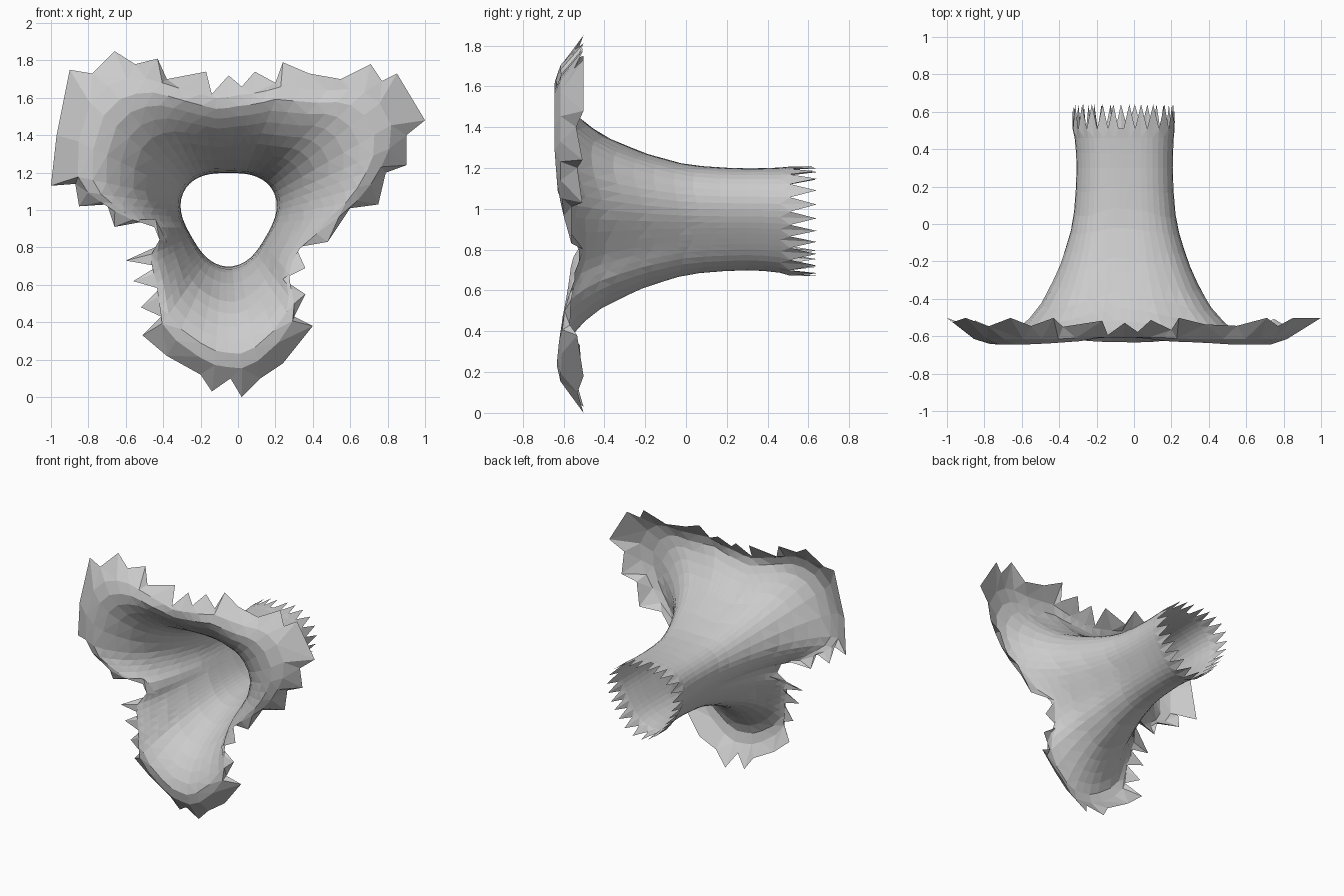
import bpy, bmesh
from math import sin, cos, radians
from mathutils import Vector

if "Cube" in bpy.data.objects:
    bpy.data.objects.remove(bpy.data.objects["Cube"])

# Ragged rim of the three-lobed bell, clockwise from the top, as (x, z)
RIM = [(.02, 1.66), (.09, 1.74), (.2, 1.68), (.24, 1.79), (.38, 1.73), (.55, 1.70), (.71, 1.78),
       (.77, 1.69), (.85, 1.73), (1, 1.48), (.9, 1.4), (.9, 1.24), (.79, 1.2), (.75, 1.03),
       (.6, 1.01), (.48, .83), (.31, .8), (.36, .69), (.24, .63), (.36, .55), (.3, .43), (.4, .38),
       (.24, .18), (.12, .1), (.02, 0), (-.04, .1), (-.14, .03), (-.2, .12), (-.38, .22),
       (-.51, .33), (-.41, .43), (-.52, .48), (-.42, .58), (-.56, .62), (-.43, .7), (-.6, .73),
       (-.38, .83), (-.44, .95), (-.66, .91), (-.7, 1.03), (-.85, 1.02), (-.87, 1.14), (-1, 1.13),
       (-.97, 1.4), (-.9, 1.75), (-.78, 1.73), (-.66, 1.85), (-.55, 1.78), (-.43, 1.81),
       (-.38, 1.7), (-.17, 1.74), (-.14, 1.62), (-.05, 1.72)]
N = len(RIM)
# Rim index -> throat angle in degrees (lobe tips and valleys every 60)
ANGLES = [(0, 0), (8.5, 60), (17, 120), (24.5, 180), (35, 240), (43.5, 300), (53, 360)]
# Flare profile: distance out from the throat -> depth y
FLARE = [(0, .3), (.005, .15), (.02, 0), (.08, -.2), (.17, -.4), (.25, -.505), (.33, -.575),
         (.42, -.63), (.52, -.65)]
STEPS = [0, .006, .022, .05, .09, .14, .2, .29, .39, .5, .61, .72, .84, 1]


def interp(table, x):
    for (x0, y0), (x1, y1) in zip(table, table[1:]):
        if x <= x1:
            return y0 + (y1 - y0) * (x - x0) / (x1 - x0)
    return table[-1][1]


def throat(i, grow=0):
    """Rounded-triangle cross-section of the tube."""
    a = radians(90 - interp(ANGLES, i))
    r = .25 + grow + .022 * cos(3 * (a + radians(90)))
    return Vector((-.05 + r * cos(a), .97 + r * sin(a)))


rim = [Vector(p) for p in RIM]
soft = [(rim[i - 1] + 2 * rim[i] + rim[(i + 1) % N]) / 4 for i in range(N)]
bm = bmesh.new()
rows = []

# Tube with a saw-toothed back end
for y, grow in ((.6, .018), (.46, .008), (.38, .002)):
    row = []
    for i in range(N):
        p = throat(i, grow)
        yy = y + (.04 if i % 2 else -.09) if y == .6 else y
        row.append(bm.verts.new((p.x - grow * .3, yy, p.y - grow * .5)))
    rows.append(row)

# Bell flaring forwards; the lobe tips curl back, the valleys between hardly do
for t in STEPS:
    row = []
    for i in range(N):
        base = throat(i)
        reach = (soft[i] - base).length
        p = base.lerp(rim[i] if t == 1 else soft[i], t)
        out = min(1.03, (rim[i] - base).length / reach) if t == 1 else t
        y = interp(FLARE, out * reach * (.6 / reach) ** .4)
        y += .125 * min(1, reach / .55) ** 1.5 * max(0, (out - .66) / .34) ** 2
        row.append(bm.verts.new((p.x, max(y, -.645), p.y)))
    rows.append(row)

for a, b in zip(rows, rows[1:]):
    for i in range(N):
        j = (i + 1) % N
        bm.faces.new((a[i], a[j], b[j], b[i]))
bmesh.ops.triangulate(bm, faces=bm.faces[:], quad_method='SHORT_EDGE')
bmesh.ops.recalc_face_normals(bm, faces=bm.faces[:])

# Light side faces outwards on the tube
bm.faces.ensure_lookup_table()
f = bm.faces[0]
c = f.calc_center_median()
if f.normal.dot(Vector((c.x + .05, 0, c.z - .97))) < 0:
    bmesh.ops.reverse_faces(bm, faces=bm.faces[:])

mesh = bpy.data.meshes.new("flared_tube")
bm.to_mesh(mesh)
bm.free()
bpy.context.collection.objects.link(bpy.data.objects.new("flared_tube", mesh))
